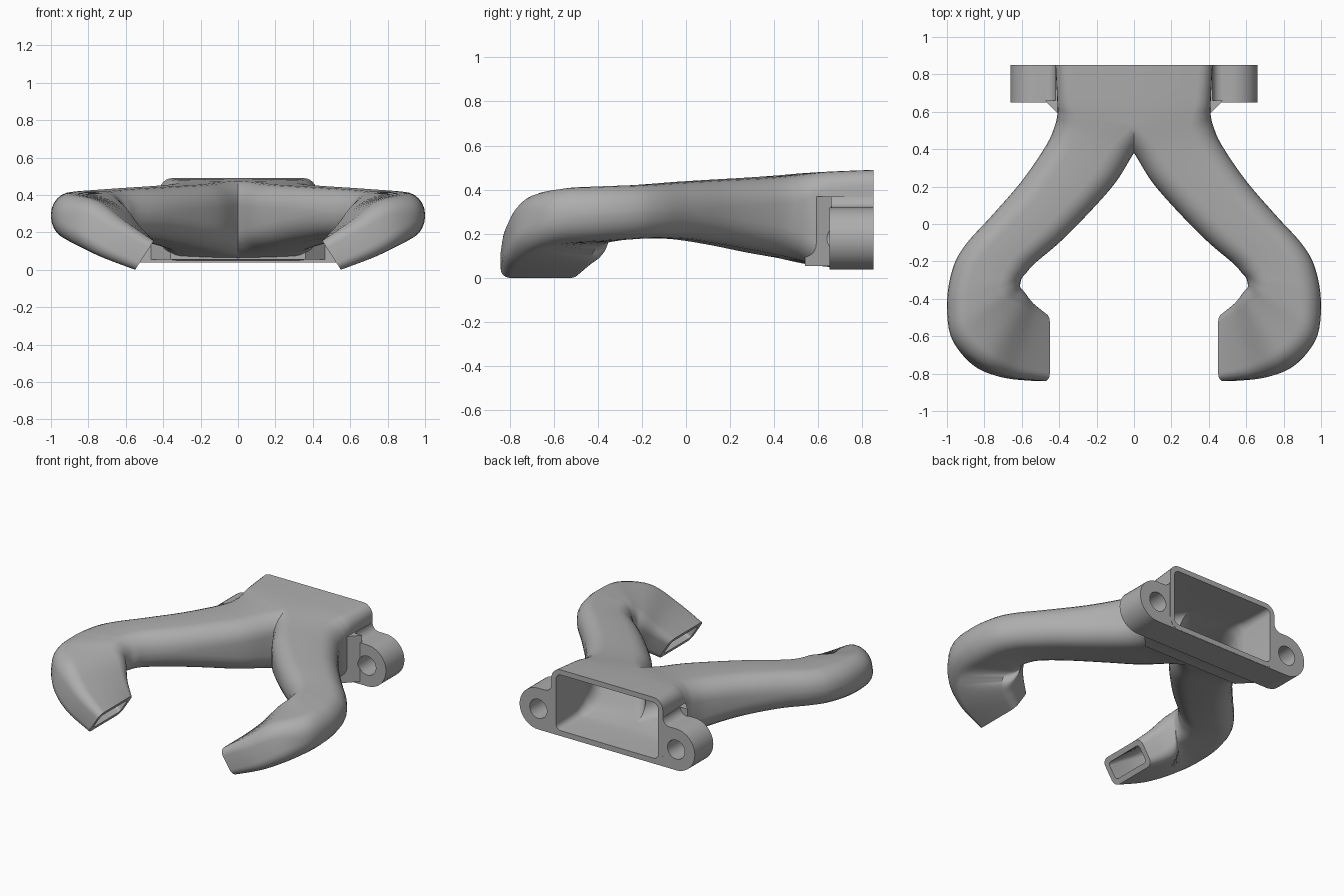
import bpy, bmesh
from math import cos, sin, pi
from mathutils import Vector

if "Cube" in bpy.data.objects:
    bpy.data.objects.remove(bpy.data.objects["Cube"])

grey = bpy.data.materials.new("plain grey")
grey.use_nodes = True
grey.diffuse_color = (0.42, 0.42, 0.42, 1)
grey.node_tree.nodes["Principled BSDF"].inputs["Base Color"].default_value = (0.42, 0.42, 0.42, 1)

# Sections along one arm, from the rear mouth to the outlet:
# inner x, y, outer x, y, bottom z, top z, lean of the top, tilt, corner radius
STATIONS = [
    (-.2, .85, .42, .85, .04, .49, 0, 0, .07),
    (-.2, .65, .41, .65, .05, .482, 0, 0, .08),
    (-.1, .52, .41, .585, .065, .475, 0, 0, .1),
    (0, .38, .425, .52, .09, .465, 0, 0, .12),
    (.1, .22, .47, .42, .115, .455, 0, 0, .12),
    (.25, .05, .6, .23, .15, .445, 0, 0, .12),
    (.4, -.1, .76, .045, .175, .435, 0, 0, .12),
    (.53, -.21, .9, -.11, .18, .425, 0, 0, .12),
    (.575, -.26, .97, -.24, .175, .42, 0, 0, .12),
    (.6, -.29, 1, -.43, .165, .415, 0, 0, .12),
    (.61, -.33, .97, -.62, .15, .4, -.01, .01, .11),
    (.61, -.36, .84, -.755, .105, .35, -.05, .03, .09),
    (.575, -.42, .68, -.82, .055, .25, -.06, .015, .065),
    (.5, -.48, .5, -.84, 0, .155, -.05, 0, .045),
]
WALL = 0.035
STEPS = 6


def smooth_path(keys):
    """Catmull-Rom blend between the sections."""
    out = []
    for i in range(len(keys) - 1):
        four = [keys[max(i - 1, 0)], keys[i], keys[i + 1], keys[min(i + 2, len(keys) - 1)]]
        for s in range(STEPS):
            t = s / STEPS
            out.append([0.5 * (2 * b + (c - a) * t + (2 * a - 5 * b + 4 * c - d) * t ** 2
                               + (3 * b - a - 3 * c + d) * t ** 3)
                        for a, b, c, d in zip(*four)])
    return out + [list(keys[-1])]


def section(station, inset):
    """Rounded rectangle spanned between the inner and outer points."""
    ix, iy, ox, oy, zb, zt, lean, tilt, r = station
    centre = Vector((ix + ox, iy + oy, zb + zt)) / 2
    across = Vector(((ox - ix) / 2, (oy - iy) / 2, tilt))
    up = Vector((lean, 0, (zt - zb) / 2))
    w, h = across.length - inset, up.length - inset
    r = min(max(r - inset, 0.02), h * 0.95, w * 0.95)
    across.normalize()
    up.normalize()
    points = []
    for q, (sx, sy) in enumerate([(1, 1), (-1, 1), (-1, -1), (1, -1)]):
        for k in range(7):
            a = (q + k / 6) * pi / 2
            points.append(centre + across * (sx * (w - r) + r * cos(a))
                          + up * (sy * (h - r) + r * sin(a)))
    return points


def finish(bm, name):
    bmesh.ops.recalc_face_normals(bm, faces=bm.faces)
    mesh = bpy.data.meshes.new(name)
    bm.to_mesh(mesh)
    bm.free()
    mesh.materials.append(grey)
    ob = bpy.data.objects.new(name, mesh)
    bpy.context.collection.objects.link(ob)
    return ob


def twin_arms(name, inset=0.0, extend=False):
    """Loft one arm, trim it on the centre plane and mirror it."""
    rings = [section(s, inset) for s in smooth_path(STATIONS)]
    if extend:
        rings.insert(0, [p + Vector((0, 0.1, 0)) for p in rings[0]])
        rings.append([p + Vector((-0.08, 0, -0.06)) for p in rings[-1]])
    bm = bmesh.new()
    loops = [[bm.verts.new(p) for p in ring] for ring in rings]
    for a, b in zip(loops, loops[1:]):
        for i in range(len(a)):
            j = (i + 1) % len(a)
            bm.faces.new((a[i], a[j], b[j], b[i]))
    bm.faces.new(loops[0])
    bm.faces.new(loops[-1])
    bmesh.ops.recalc_face_normals(bm, faces=bm.faces)
    bmesh.ops.bisect_plane(bm, geom=bm.verts[:] + bm.edges[:] + bm.faces[:], dist=1e-5,
                           plane_co=(0, 0, 0), plane_no=(1, 0, 0), clear_inner=True)
    copy = bmesh.ops.duplicate(bm, geom=bm.verts[:] + bm.edges[:] + bm.faces[:])["geom"]
    for v in copy:
        if isinstance(v, bmesh.types.BMVert):
            v.co.x *= -1
    bmesh.ops.reverse_faces(bm, faces=[f for f in copy if isinstance(f, bmesh.types.BMFace)])
    bmesh.ops.remove_doubles(bm, verts=bm.verts, dist=1e-5)
    return finish(bm, name)


def prism(name, points, offset):
    bm = bmesh.new()
    face = bm.faces.new([bm.verts.new(p) for p in points])
    moved = bmesh.ops.extrude_face_region(bm, geom=[face])["geom"]
    bmesh.ops.translate(bm, vec=offset, verts=[v for v in moved if isinstance(v, bmesh.types.BMVert)])
    if face.is_valid and len(bm.faces) == len(points) + 1:
        bm.faces.new(face.verts)
    return finish(bm, name)


def combine(target, tool, operation):
    mod = target.modifiers.new(operation.lower(), "BOOLEAN")
    mod.operation, mod.object, mod.solver = operation, tool, "EXACT"
    tool.hide_render = True
    bpy.context.view_layer.objects.active = target
    bpy.ops.object.modifier_apply(modifier=mod.name)
    bpy.data.objects.remove(tool)


# Hollow twin-arm duct
duct = twin_arms("fan_duct")

# Rear flange with rounded ears and a fillet up to the duct sides
EAR_X, EAR_Z, EAR_R = 0.52, 0.179, 0.141
half = [(EAR_X + EAR_R * sin(a), EAR_Z - EAR_R * cos(a)) for a in [pi * k / 20 for k in range(21)]]
half += [(0.47 - 0.05 * sin(a), 0.37 - 0.05 * cos(a)) for a in [pi / 2 * k / 6 for k in range(7)]]
outline = half + [(-x, z) for x, z in reversed(half)]
flange = prism("flange", [(x, 0.65, z) for x, z in outline], (0, 0.199, 0))
combine(duct, flange, "UNION")

# Slanted gussets in front of the ears
gusset = prism("gusset", [(-.475, .66, .055), (-.36, .54, .055), (.36, .54, .055), (.475, .66, .055)],
               (0, 0, 0.315))
combine(duct, gusset, "UNION")

# Air passage
combine(duct, twin_arms("air_passage", WALL, True), "DIFFERENCE")

# Screw holes
for side in (-1, 1):
    ring = [(side * EAR_X + 0.065 * cos(a), 0.5, EAR_Z + 0.065 * sin(a))
            for a in [2 * pi * k / 32 for k in range(32)]]
    combine(duct, prism("screw_hole", ring, (0, 0.5, 0)), "DIFFERENCE")

bpy.ops.object.select_all(action="DESELECT")
duct.select_set(True)
bpy.context.view_layer.objects.active = duct
bpy.ops.object.shade_smooth_by_angle(angle=0.6)
